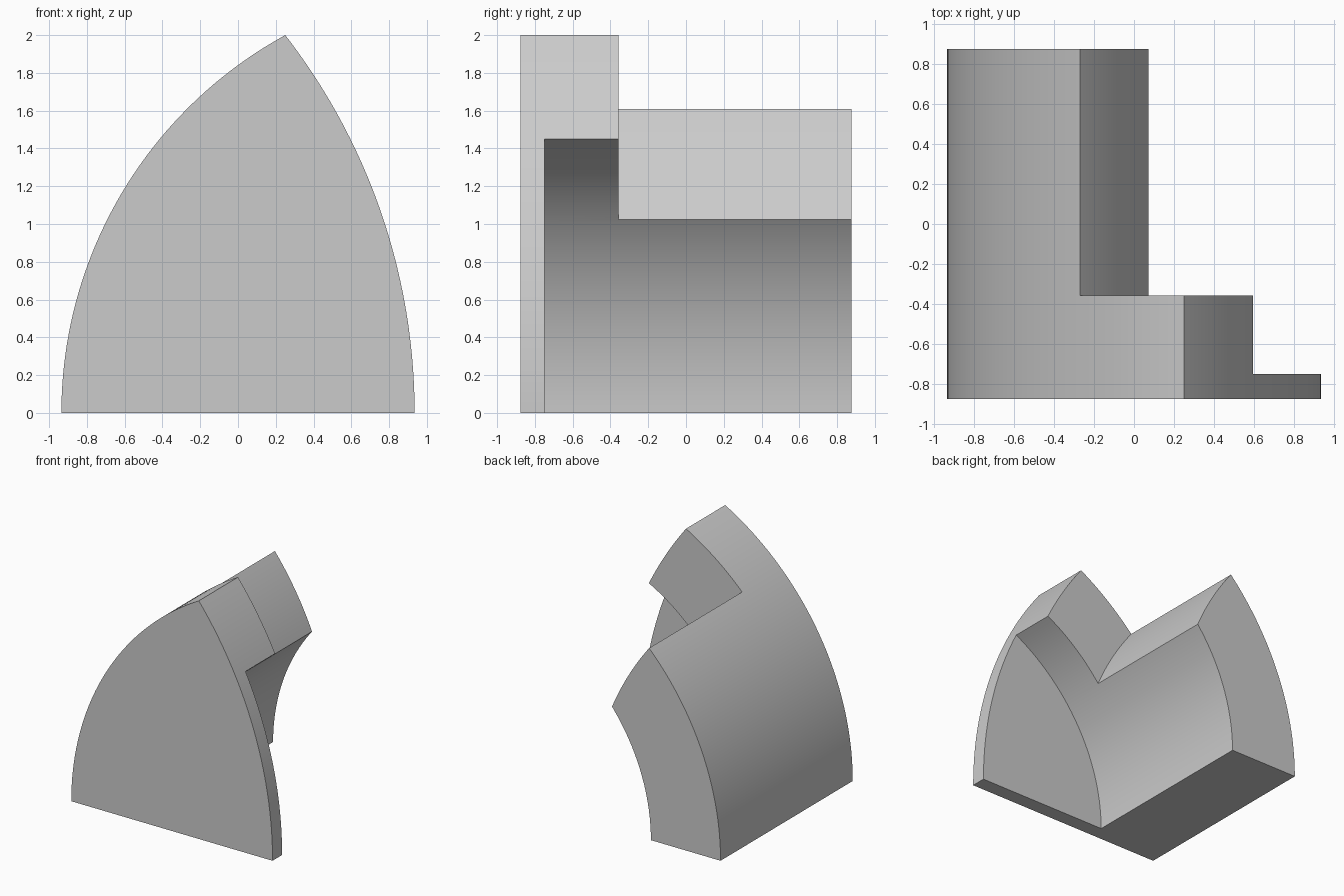
import bpy, bmesh
from math import sin, cos, pi, radians, atan2

if "Cube" in bpy.data.objects:
    bpy.data.objects.remove(bpy.data.objects["Cube"])

OUT_C, OUT_R, IN_R = 1.345, 2.28, 1.633      # outer shell and hollow share a centre
EDGE_C, EDGE_R, STEP_R = -2.327, 3.262, 2.61  # right edge and step share a centre
APEX = (0.25, 2.0)


def arc(cx, r, a0, a1, n):
    return [(cx + r * cos(a0 + (a1 - a0) * i / n), r * sin(a0 + (a1 - a0) * i / n))
            for i in range(n + 1)]


def extrude(name, profile, y0, y1):
    """Solid from an XZ profile, extruded along y."""
    bm = bmesh.new()
    face = bm.faces.new([bm.verts.new((x, y0, z)) for x, z in profile])
    ext = bmesh.ops.extrude_face_region(bm, geom=[face])
    bmesh.ops.translate(bm, vec=(0, y1 - y0, 0),
                        verts=[v for v in ext["geom"] if isinstance(v, bmesh.types.BMVert)])
    bmesh.ops.recalc_face_normals(bm, faces=bm.faces)
    mesh = bpy.data.meshes.new(name)
    bm.to_mesh(mesh)
    bm.free()
    obj = bpy.data.objects.new(name, mesh)
    bpy.context.collection.objects.link(obj)
    return obj


# Pointed arch block
left = arc(OUT_C, OUT_R, pi, atan2(APEX[1], APEX[0] - OUT_C), 48)
right = arc(EDGE_C, EDGE_R, atan2(APEX[1], APEX[0] - EDGE_C), 0, 40)
left[0], right[-1] = (-0.935, 0), (0.935, 0)
body = extrude("arched_shell", left[:-1] + [APEX] + right[1:], -0.877, 0.877)

# Cylindrical hollow behind the front plate
hollow = extrude("hollow_cutter", arc(OUT_C, IN_R, 0, 2 * pi, 160)[:-1], -0.75, 1.2)

# Curved step that shortens the rear of the shell
step_profile = (arc(EDGE_C, STEP_R, radians(-15), radians(65), 80)
                + arc(EDGE_C, 4.2, radians(65), radians(-15), 40))
step = extrude("step_cutter", step_profile, -0.357, 1.3)

bpy.context.view_layer.objects.active = body
body.select_set(True)
for cutter in (hollow, step):
    cutter.hide_render = True
    mod = body.modifiers.new("cut", 'BOOLEAN')
    mod.operation = 'DIFFERENCE'
    mod.solver = 'EXACT'
    mod.object = cutter
    bpy.ops.object.modifier_apply(modifier=mod.name)
    bpy.data.objects.remove(cutter)

bpy.ops.object.shade_smooth_by_angle(angle=radians(25))
